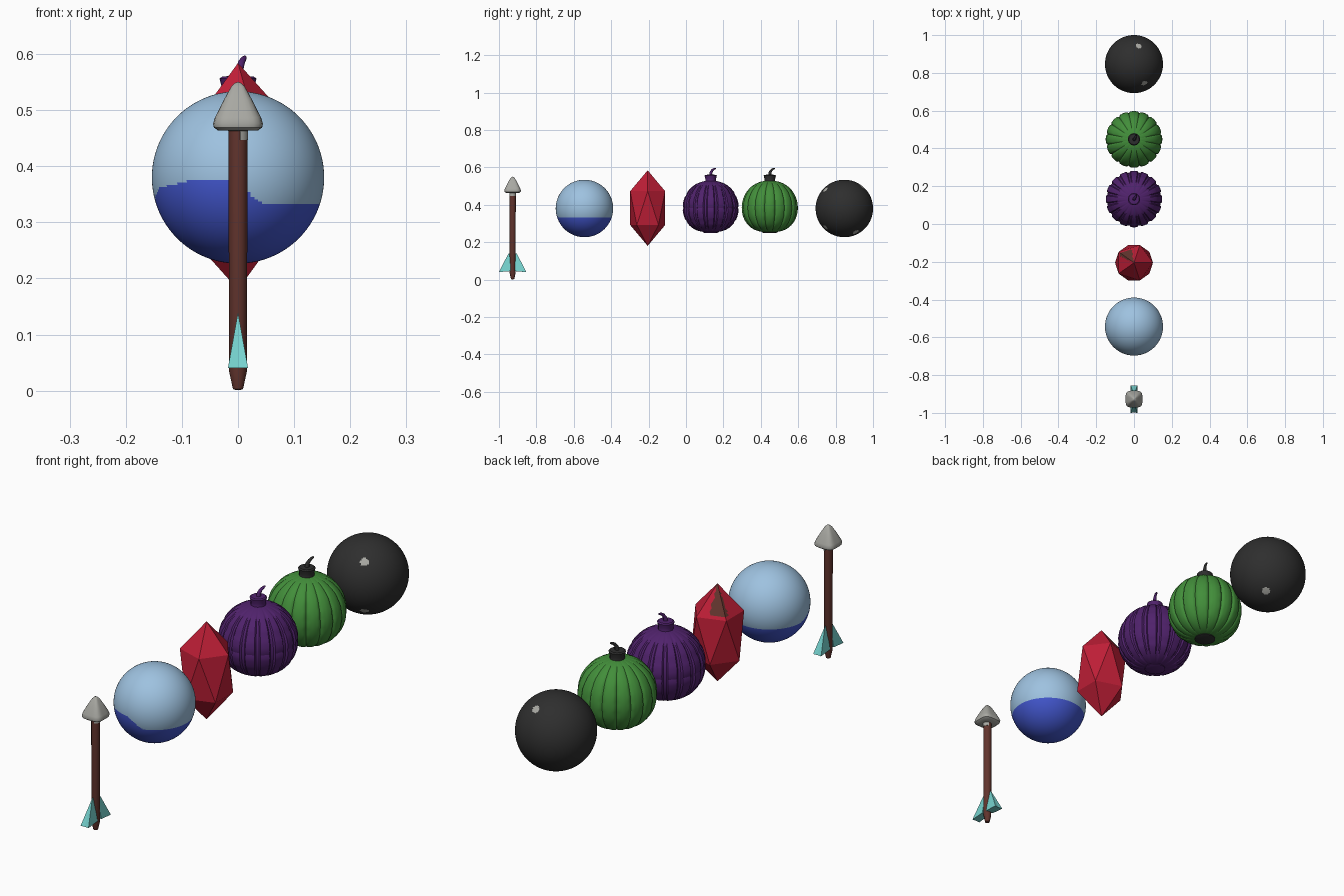
import bpy, bmesh, math
from mathutils import Vector
from math import sin, cos, pi

if "Cube" in bpy.data.objects:
    bpy.data.objects.remove(bpy.data.objects["Cube"])


def mat(name, r, g, b):
    lin = lambda c: ((c / 255 + 0.055) / 1.055) ** 2.4 if c > 10 else c / 255 / 12.92
    m = bpy.data.materials.new(name)
    m.diffuse_color = (lin(r), lin(g), lin(b), 1)
    m.use_nodes = True
    m.node_tree.nodes["Principled BSDF"].inputs["Base Color"].default_value = m.diffuse_color
    return m


BROWN = mat("brown wood", 98, 52, 45)
GREY = mat("stone grey", 168, 168, 162)
TEAL = mat("teal feather", 118, 210, 206)
SKY = mat("pale blue", 158, 194, 224)
BLUE = mat("deep blue", 66, 86, 205)
RED = mat("crystal red", 190, 30, 54)
PURPLE = mat("purple", 80, 34, 108)
GREEN = mat("green", 66, 142, 58)
BLACK = mat("near black", 46, 46, 46)


def finish(bm, name, mats, angle=None):
    bmesh.ops.recalc_face_normals(bm, faces=bm.faces)
    me = bpy.data.meshes.new(name)
    bm.to_mesh(me)
    bm.free()
    for m in mats:
        me.materials.append(m)
    if angle:
        me.polygons.foreach_set("use_smooth", [True] * len(me.polygons))
        me.set_sharp_from_angle(angle=math.radians(angle))
    ob = bpy.data.objects.new(name, me)
    bpy.context.collection.objects.link(ob)
    return ob


def lathe(name, mats, centre_y, profile, n, shape=lambda a, r, z: r, angle=35):
    """Stack of closed rings from (radius, height) pairs, radius reshaped by angle."""
    bm = bmesh.new()
    rings = []
    for r, z in profile:
        ring = []
        for i in range(n):
            a = 2 * pi * i / n
            q = shape(a, r, z)
            ring.append(bm.verts.new((q * cos(a), centre_y + q * sin(a), z)))
        rings.append(ring)
    for lo, hi in zip(rings, rings[1:]):
        for i in range(n):
            j = (i + 1) % n
            bm.faces.new((lo[i], lo[j], hi[j], hi[i]))
    bm.faces.new(rings[0])
    bm.faces.new(rings[-1])
    return finish(bm, name, mats, angle)


# Arrow: shaft, rounded-square head with socket, two wedge feathers
AY = -0.927
lathe("arrow_shaft", [BROWN], AY,
      [(0.004, 0.001), (0.009, 0.003), (0.016, 0.035), (0.017, 0.47)], 12)
lathe("arrow_socket", [GREY], AY, [(0.018, 0.447), (0.018, 0.466)], 24,
      lambda a, r, z: r if cos(a) > 0.1 else 0.012)


def rounded_square(a, r, z):
    return r / (abs(cos(a)) ** 4 + abs(sin(a)) ** 4) ** 0.25


lathe("arrow_head", [GREY], AY,
      [(0.014, 0.463), (0.036, 0.464), (0.043, 0.469), (0.0445, 0.476),
       (0.041, 0.487), (0.026, 0.517), (0.012, 0.542), (0.006, 0.548), (0.001, 0.55)],
      32, rounded_square, 40)
for side, label in ((-1, "front"), (1, "back")):
    bm = bmesh.new()
    inner, outer = AY + side * 0.012, AY + side * 0.073
    top = bm.verts.new((0, AY + side * 0.022, 0.14))
    root = bm.verts.new((0, inner, 0.137))
    low = [bm.verts.new((x, y, z)) for x, y, z in
           ((-0.017, inner, 0.045), (-0.018, outer, 0.04),
            (0, outer - side * 0.002, 0.04),
            (0.018, outer, 0.04), (0.017, inner, 0.045))]
    for p, q in zip(low, low[1:]):
        bm.faces.new((p, q, top))
    bm.faces.new((root, low[0], top))
    bm.faces.new((root, low[4], top))
    bm.faces.new((root, low[0], low[4]))
    bm.faces.new(low)
    finish(bm, label + "_feather", [TEAL])


# Spheres
def ball(name, mats, y, rule):
    bm = bmesh.new()
    bmesh.ops.create_uvsphere(bm, u_segments=128, v_segments=110, radius=0.1535)
    for f in bm.faces:
        f.material_index = int(rule(f.calc_center_median()))
    bmesh.ops.translate(bm, verts=bm.verts, vec=(0, y, 0.38))
    return finish(bm, name, mats, 60)


def under_liquid(c):
    front = max(0, min(1, -c.y / 0.06))
    wave = 0.04 * max(0, min(1, (0.045 - c.x) / 0.06)) * front
    edge = 0.015 * max(0, min(1, (-c.x - 0.09) / 0.06)) * front
    return c.z < -0.046 + wave - edge


# Pale flecks on the dark ball
FLECKS = [Vector(p).normalized() * 0.1535 for p in
          ((0.055, -0.1, 0.1), (0.055, -0.1, -0.1), (0.025, 0.095, 0.115), (0.06, 0.06, -0.125))]
ball("liquid_ball", [SKY, BLUE], -0.543, under_liquid)
ball("dark_ball", [BLACK, GREY], 0.8465,
     lambda c: any((c - p).length < 0.016 for p in FLECKS))

# Crystal: stretched twenty-sided solid with one brown-stained top facet
bm = bmesh.new()
bmesh.ops.create_icosphere(bm, subdivisions=1, radius=1)
bmesh.ops.subdivide_edges(bm, edges=bm.edges, cuts=9, use_grid_fill=True)
for f in bm.faces:
    c = f.calc_center_median()
    az = math.degrees(math.atan2(c.y, c.x))
    f.material_index = int(c.z > 0.5 and 100 < az < 155)
for v in bm.verts:
    v.co = Vector((v.co.x * 0.112, v.co.y * 0.11 - 0.205, v.co.z * 0.202 + 0.382))
finish(bm, "crystal", [RED, BROWN])


# Ribbed gourds
def gourd_profile(steps=32):
    pts = []
    for i in range(steps + 1):
        t = -pi / 2 + pi * i / steps
        r = 0.15 * max(cos(t), 0.04) ** (0.75 if t < 0 else 0.9)
        pts.append((r, 0.383 + (0.13 if t < 0 else 0.146) * sin(t)))
    return pts


RIBS = 16


def soft_ribs(a, r, z):
    u = abs(cos(a * RIBS / 2))
    bump = 0.012 * (0.5 + 0.5 * cos((z - 0.383) * 2 * pi / 0.045)) * (u < 0.8)
    return r * (0.93 + 0.07 * u ** 0.5 + bump)


def block_ribs(a, r, z):
    u = abs(cos(a * RIBS / 2))
    step = max(0, min(1, (u - 0.3) / 0.25))
    band = abs((z - 0.383 + 0.035) % 0.07 - 0.035) < 0.006
    return r * (0.95 + 0.05 * step * (0.5 if band else 1))


def gourd(label, y, body, stem, ribs, angle):
    lathe(label + "_gourd_body", [body], y, gourd_profile(), RIBS * 10, ribs, angle)
    lathe(label + "_gourd_collar", [stem], y,
          [(0.036, 0.5), (0.029, 0.528), (0.029, 0.54), (0.033, 0.556),
           (0.028, 0.56), (0.004, 0.561)], 12)
    lathe(label + "_gourd_base", [stem], y,
          [(0.03, 0.248), (0.042, 0.252), (0.04, 0.27)], 16)
    # Curled stem tip, swept along a short path
    cu = bpy.data.curves.new(label + "_stem", "CURVE")
    cu.dimensions = "3D"
    cu.bevel_depth = 0.008
    cu.bevel_resolution = 2
    cu.use_fill_caps = True
    sp = cu.splines.new("POLY")
    path = [(0, 0, 0.55, 1.2), (0.002, 0.001, 0.572, 1), (0.006, 0.008, 0.584, 0.8),
            (0.01, 0.017, 0.591, 0.65), (0.012, 0.027, 0.594, 0.45)]
    sp.points.add(len(path) - 1)
    for p, (px, py, pz, w) in zip(sp.points, path):
        p.co = (px, y + py, pz, 1)
        p.radius = w
    cu.materials.append(stem)
    bpy.context.collection.objects.link(bpy.data.objects.new(label + "_gourd_stem", cu))


gourd("purple", 0.132, PURPLE, PURPLE, block_ribs, 25)
gourd("green", 0.448, GREEN, BLACK, soft_ribs, 35)
